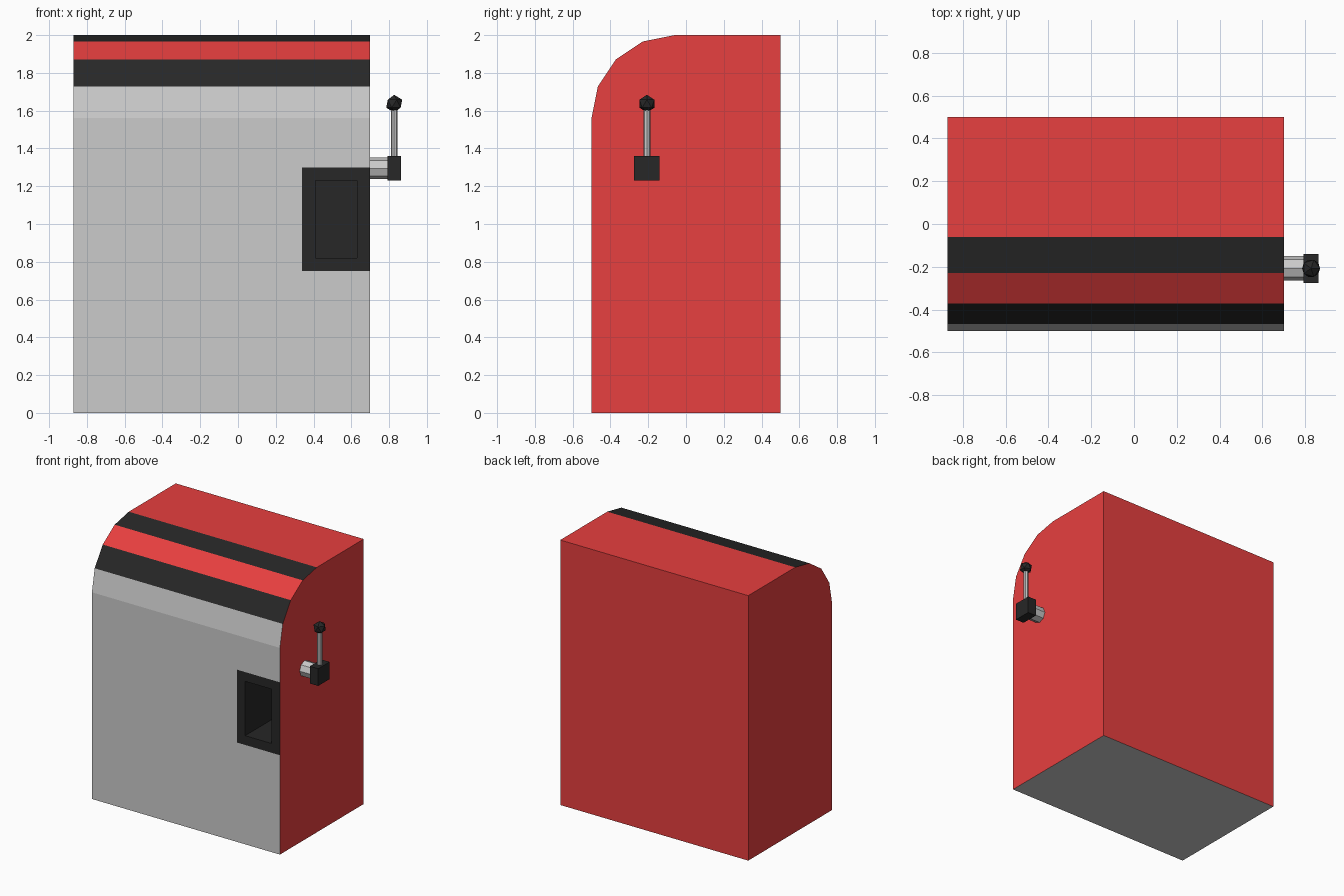
import bpy, bmesh, math
from mathutils import Vector

if "Cube" in bpy.data.objects:
    bpy.data.objects.remove(bpy.data.objects["Cube"])


def material(name, rgb):
    m = bpy.data.materials.new(name)
    m.diffuse_color = (*rgb, 1)
    m.use_nodes = True
    m.node_tree.nodes["Principled BSDF"].inputs["Base Color"].default_value = m.diffuse_color
    return m


GREY = material("grey", (0.8, 0.8, 0.8))
RED = material("red", (0.8, 0.05, 0.05))
DARK = material("dark", (0.02, 0.02, 0.02))


def finish(bm, name, *mats):
    mesh = bpy.data.meshes.new(name)
    bm.to_mesh(mesh)
    bm.free()
    for m in mats:
        mesh.materials.append(m)
    ob = bpy.data.objects.new(name, mesh)
    bpy.context.collection.objects.link(ob)
    return ob


# Cabinet: side profile with a faceted quarter-round front top edge
X0, X1 = -0.87, 0.70
R, CY, CZ = 0.44, -0.06, 1.56
profile = [(-0.5, 0.0)]
for i in range(5):
    a = math.radians(22.5 * i)
    profile.append((CY - R * math.cos(a), CZ + R * math.sin(a)))
profile += [(0.5, 2.0), (0.5, 0.0)]

bm = bmesh.new()
left = [bm.verts.new((X0, y, z)) for y, z in profile]
right = [bm.verts.new((X1, y, z)) for y, z in profile]
bm.faces.new(left).material_index = 1
bm.faces.new(right).material_index = 1
# front, lower curve, stripe, red, stripe, top, back, bottom
colours = [0, 0, 2, 1, 2, 1, 1, 0]
n = len(profile)
for i, c in enumerate(colours):
    j = (i + 1) % n
    bm.faces.new((left[i], left[j], right[j], right[i])).material_index = c
bmesh.ops.recalc_face_normals(bm, faces=bm.faces)
bm.normal_update()

# Dark tray surround, flush with the cabinet front
for co, no in (((0, 0, 0.75), (0, 0, 1)), ((0, 0, 1.30), (0, 0, 1)), ((0.34, 0, 0), (1, 0, 0))):
    front = [f for f in bm.faces if f.normal.y < -0.999]
    geom = set(front)
    for f in front:
        geom.update(f.edges)
        geom.update(f.verts)
    bmesh.ops.bisect_plane(bm, geom=list(geom), plane_co=co, plane_no=no)
    bm.normal_update()

target = Vector((0.52, -0.5, 1.025))
panel = min((f for f in bm.faces if f.normal.y < -0.999),
            key=lambda f: (f.calc_center_median() - target).length)
panel.material_index = 2

# Recessed tray opening
for thickness, depth in ((0.07, 0), (0, -0.35)):
    ring = bmesh.ops.inset_individual(bm, faces=[panel], thickness=thickness, depth=depth,
                                      use_even_offset=True)["faces"]
    for f in ring:
        f.material_index = 2
    panel.material_index = 2
    bm.normal_update()
finish(bm, "cabinet", GREY, RED, DARK)


# Lever on the right side
LY, LZ, LX = -0.207, 1.295, 0.827


def rod(name, radius, length, loc, axis="Z"):
    rot = (0, math.pi / 2, 0) if axis == "X" else (0, 0, 0)
    bpy.ops.mesh.primitive_cylinder_add(vertices=8, radius=radius, depth=length,
                                        location=loc, rotation=rot)
    bpy.context.object.name = name


rod("lever_axle", 0.058, 0.10, (0.745, LY, LZ), "X")
rod("lever_rod", 0.018, 0.28, (LX, LY, 1.49))

bpy.ops.mesh.primitive_cube_add(size=1, location=(LX, LY, LZ))
hub = bpy.context.object
hub.name = "lever_hub"
hub.scale = (0.07, 0.135, 0.13)
hub.data.materials.append(DARK)

bpy.ops.mesh.primitive_ico_sphere_add(subdivisions=1, radius=0.047, location=(LX, LY, 1.637))
knob = bpy.context.object
knob.name = "lever_knob"
knob.data.materials.append(DARK)
